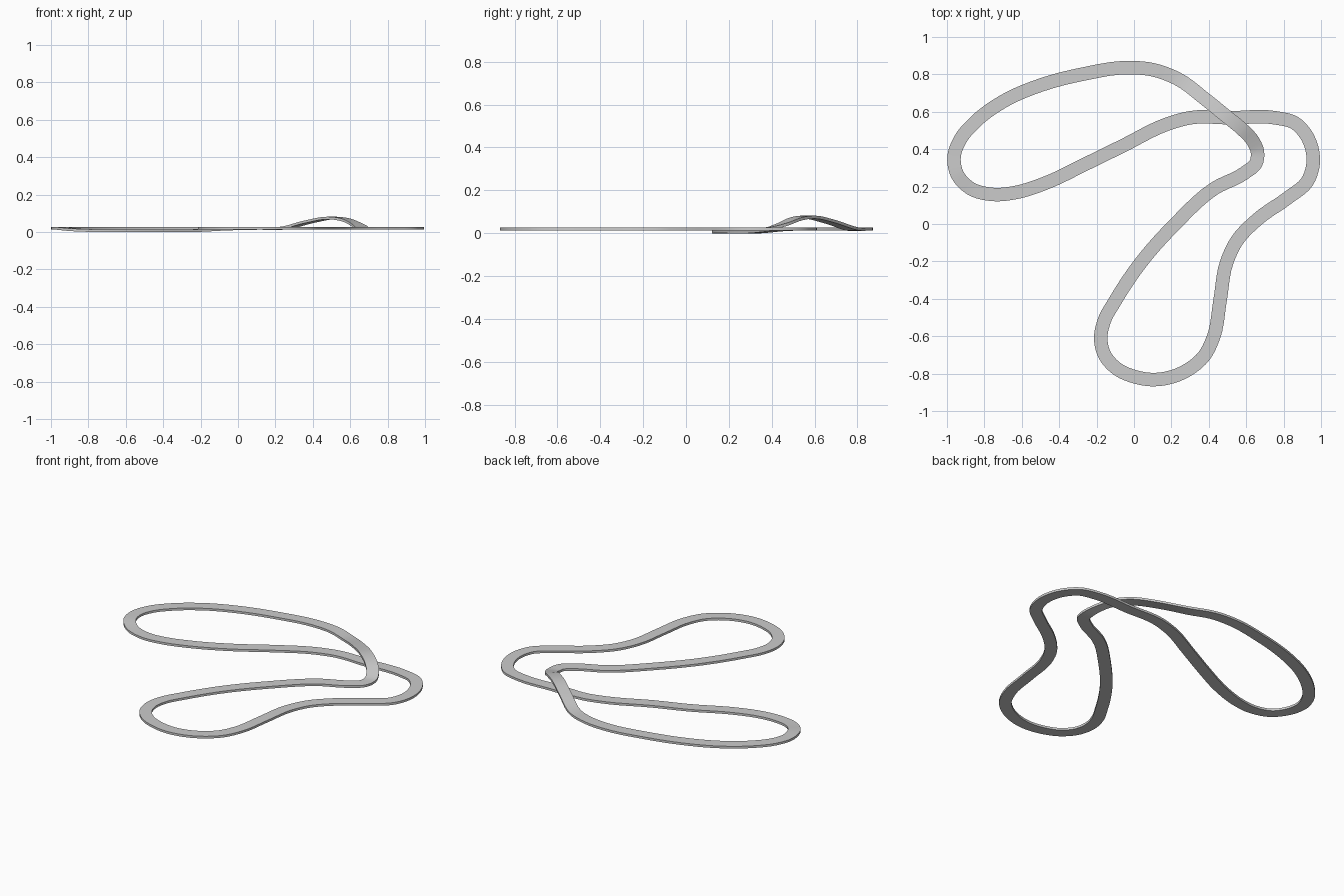
import bpy, bmesh
from mathutils import Vector

if "Cube" in bpy.data.objects:
    bpy.data.objects.remove(bpy.data.objects["Cube"])

WIDTH, THICK, TOP = 0.072, 0.014, 0.027
D = -0.013   # shallow dip on the long straight

# centre line: x, y (flat stretches)
def flat(*pts):
    return [(x, y, 0) for x, y in pts]

path = flat((-0.04, 0.836), (0.1, 0.825), (0.235, 0.775))
# bridge over the back straight
path += [(0.38, 0.668, 0.035), (0.50, 0.571, 0.055), (0.58, 0.505, 0.044),
         (0.635, 0.445, 0.019), (0.66, 0.385, 0.002)]
path += flat((0.652, 0.325), (0.59, 0.272), (0.43, 0.19), (0.22, 0.0), (0.03, -0.215),
             (-0.10, -0.41), (-0.16, -0.52))
path += flat((-0.178, -0.61), (-0.157, -0.70), (-0.09, -0.775), (0.005, -0.817),
             (0.11, -0.832), (0.26, -0.795), (0.375, -0.705), (0.425, -0.605),
             (0.46, -0.41), (0.497, -0.20), (0.55, -0.09), (0.66, 0.025),
             (0.825, 0.142), (0.925, 0.225), (0.958, 0.325), (0.93, 0.46),
             (0.86, 0.54), (0.755, 0.568), (0.52, 0.568), (0.30, 0.568), (0.18, 0.535))
# dipped straight and hairpin entry
path += [(-0.06, 0.418, D * .3), (-0.25, 0.325, D), (-0.49, 0.212, D), (-0.635, 0.168, D),
         (-0.755, 0.158, D), (-0.877, 0.192, D * .6)]
path += flat((-0.945, 0.265), (-0.962, 0.36), (-0.93, 0.45), (-0.85, 0.545),
             (-0.70, 0.655), (-0.5, 0.742), (-0.27, 0.802))
P = [Vector(p) for p in path]
n = len(P)

def tangent(i):
    a, b, c = P[i - 1], P[i], P[(i + 1) % n]
    d0, d1 = (b - a).length, (c - b).length
    return ((b - a) / d0 * d1 + (c - b) / d1 * d0) / (d0 + d1)

# smooth samples along the loop
line = []
STEPS = 5
for i in range(n):
    a, b = P[i], P[(i + 1) % n]
    L = (b - a).length
    ta, tb = tangent(i) * L, tangent((i + 1) % n) * L
    for s in range(STEPS):
        t = s / STEPS
        line.append(a * (2*t**3 - 3*t*t + 1) + ta * (t**3 - 2*t*t + t)
                    + b * (3*t*t - 2*t**3) + tb * (t**3 - t*t))

# sweep a flat rectangular section round the loop
bm = bmesh.new()
rings = []
m = len(line)
for i, p in enumerate(line):
    d = line[(i + 1) % m] - line[i - 1]
    side = Vector((-d.y, d.x, 0)).normalized() * WIDTH / 2
    rings.append([bm.verts.new(p + side * s + Vector((0, 0, z)))
                  for s, z in ((1, TOP), (-1, TOP), (-1, TOP - THICK), (1, TOP - THICK))])
for i in range(m):
    a, b = rings[i], rings[(i + 1) % m]
    for k in range(4):
        j = (k + 1) % 4
        bm.faces.new((a[k], a[j], b[j], b[k]))
bmesh.ops.recalc_face_normals(bm, faces=bm.faces)
mesh = bpy.data.meshes.new("race_track")
bm.to_mesh(mesh)
bm.free()
track = bpy.data.objects.new("race_track", mesh)
bpy.context.collection.objects.link(track)
bpy.context.view_layer.objects.active = track
track.select_set(True)
bpy.ops.object.shade_smooth_by_angle(angle=0.6)
